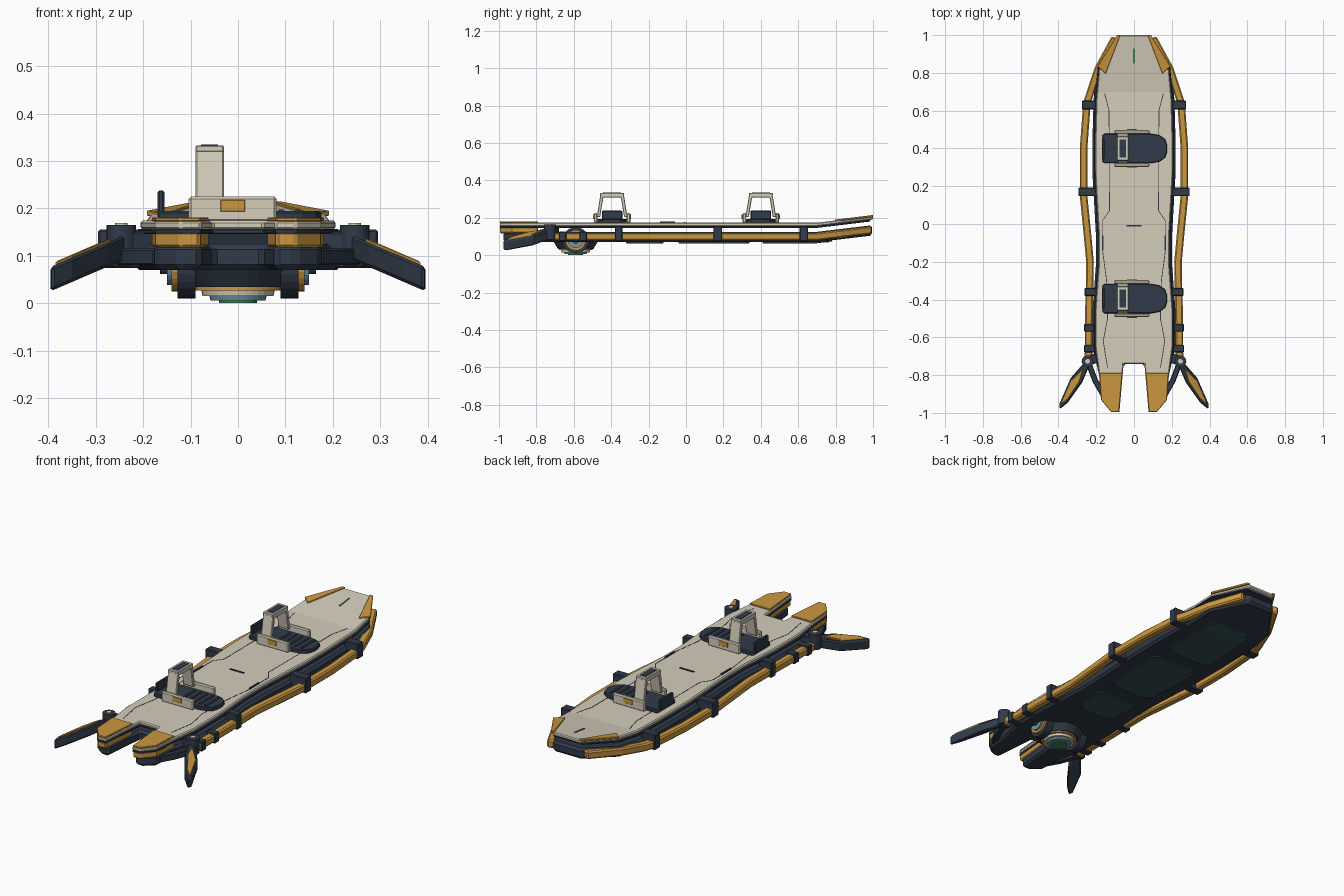
import bpy, bmesh, math
from mathutils import Vector, Matrix

if "Cube" in bpy.data.objects:
    bpy.data.objects.remove(bpy.data.objects["Cube"])

def mat(name, r, g, b):
    m = bpy.data.materials.new(name)
    m.diffuse_color = (r, g, b, 1)
    m.use_nodes = True
    m.node_tree.nodes["Principled BSDF"].inputs["Base Color"].default_value = m.diffuse_color
    return m

CREAM = mat("cream", .66, .61, .50)
ORANGE = mat("orange", .60, .31, .05)
DARK = mat("navy", .03, .043, .066)
TEAL = mat("teal", .035, .08, .09)
BLUE = mat("pale blue", .16, .32, .40)
GREEN = mat("green", .05, .24, .09)

def nose_lift(x, y):
    return max(0, y - .7) * .12

def finish(name, bm, m, bevel):
    bmesh.ops.recalc_face_normals(bm, faces=bm.faces)
    me = bpy.data.meshes.new(name)
    bm.to_mesh(me)
    bm.free()
    me.materials.append(m)
    ob = bpy.data.objects.new(name, me)
    bpy.context.collection.objects.link(ob)
    if bevel:
        b = ob.modifiers.new("bevel", 'BEVEL')
        b.width, b.segments, b.limit_method = bevel, 1, 'ANGLE'
        b.angle_limit = math.radians(40)
    return ob

def prism(name, pts, lo, hi, m, bevel=.004, lift=nose_lift, along_x=False):
    """Extrude an outline along z (xy points) or along x (yz points)."""
    bm = bmesh.new()
    co = (lambda p: (lo, p[0], p[1])) if along_x else (lambda p: (p[0], p[1], lo))
    f = bm.faces.new([bm.verts.new(co(p)) for p in pts])
    ext = bmesh.ops.extrude_face_region(bm, geom=[f])
    d = Vector((hi - lo, 0, 0)) if along_x else Vector((0, 0, hi - lo))
    bmesh.ops.translate(bm, vec=d, verts=[v for v in ext['geom'] if isinstance(v, bmesh.types.BMVert)])
    if not along_x:
        bmesh.ops.bisect_plane(bm, geom=bm.verts[:] + bm.edges[:] + bm.faces[:],
                               plane_co=(0, .7, 0), plane_no=(0, 1, 0))
        for v in bm.verts:
            v.co.z += lift(abs(v.co.x), v.co.y)
    return finish(name, bm, m, bevel)

def box(name, x0, x1, y0, y1, z0, z1, m, bevel=.004):
    return prism(name, [(x0, y0), (x1, y0), (x1, y1), (x0, y1)], z0, z1, m, bevel, lambda x, y: 0)

def disc(name, c, r, h, m, axis='Z', r2=None, n=24):
    bm = bmesh.new()
    bmesh.ops.create_cone(bm, cap_ends=True, segments=n, radius1=r, radius2=r2 or r, depth=h)
    rot = Matrix.Rotation(math.pi / 2, 4, 'Y') if axis == 'X' else Matrix()
    bmesh.ops.transform(bm, matrix=Matrix.Translation(c) @ rot, verts=bm.verts)
    return finish(name, bm, m, 0)

def sym(half):
    return half + [(-x, y) for x, y in reversed(half)]

def pair(name, pts, *a, **k):
    for s, side in ((1, "right"), (-1, "left")):
        prism(f"{name}_{side}", [(s * x, y) for x, y in pts], *a, **k)

def strip(path, w):
    """Outline of a ribbon of width w along a path."""
    P = [Vector(p) for p in path]
    L, R = [], []
    for i, p in enumerate(P):
        t = (P[min(i + 1, len(P) - 1)] - P[max(i - 1, 0)]).normalized()
        n = Vector((-t.y, t.x)) * w / 2
        L.append(tuple(p + n))
        R.append(tuple(p - n))
    return L + R[::-1]

# Floating deck and lower hull share a waisted, fork-tailed outline
half = [(.055, -.74), (.077, -.995), (.122, -.995), (.175, -.93), (.185, -.8), (.205, -.65),
        (.205, -.45), (.188, -.22), (.188, -.05), (.205, .25), (.206, .45), (.2, .66),
        (.185, .83), (.08, 1.0)]
prism("deck", sym(half), .155, .174, CREAM, .005)
prism("deck_underlay", sym([(x + (.006 if y > -.7 else 0), min(y, .985)) for x, y in half]), .146, .156, DARK, .002)
prism("hull", sym([(x + (.014 if -.7 < y < .9 else 0), max(min(y, .995), -.975)) for x, y in half]),
      .07, .125, DARK, .012)

# Tail fork blocks and caps
fork = [(.062, -.79), (.08, -.995), (.122, -.995), (.174, -.93), (.182, -.79)]
pair("tail_cap", fork, .172, .181, ORANGE, .002)
pair("tail_block", fork, .117, .152, ORANGE, .006)
# Nose wedges
pair("nose_wedge", [(.072, 1.0), (.09, 1.0), (.193, .835), (.15, .795)], .168, .179, ORANGE, .002)

# Side rails in segments
rails = [[(.1, .985), (.19, .82), (.25, .64)],
         [(.25, .63), (.267, .4), (.267, .18)],
         [(.268, .16), (.247, -.05), (.233, -.2), (.235, -.35)],
         [(.237, -.37), (.24, -.54)], [(.24, -.56), (.24, -.65)], [(.24, -.67), (.243, -.72)]]
for i, r in enumerate(rails):
    pair(f"rail_{i}", strip(r, .04), .079, .12, ORANGE, .007)
# Dark clamps from rail to deck
for i, (y, a, b, h) in enumerate([(.63, .195, .276, .023), (.17, .195, .295, .023), (-.36, .185, .262, .02),
                                  (-.55, .21, .264, .02), (-.66, .195, .265, .02)]):
    pair(f"clamp_{i}", [(a, y - h), (b, y - h), (b, y + h), (a, y + h)], .074, .155 if i < 3 else .126, DARK)

# Swept tail fins with pivots and struts
slope = lambda x, y: -.43 * (x - .24)
pair("fin", [(.238, -.755), (.265, -.735), (.335, -.815), (.396, -.955), (.392, -.98), (.35, -.945), (.275, -.84)],
     .092, .143, DARK, .006, lift=slope)
pair("fin_cap", [(.268, -.765), (.33, -.825), (.386, -.955), (.35, -.925), (.29, -.835)],
     .14, .15, ORANGE, .002, lift=slope)
pair("fin_strut", strip([(.245, -.725), (.205, -.83), (.165, -.9)], .03), .08, .115, DARK)
pair("fin_bracket", strip([(.18, -.7), (.25, -.73)], .05), .1, .15, DARK)
for s, side in ((1, "right"), (-1, "left")):
    disc(f"fin_pivot_{side}", (s * .246, -.727, .125), .031, .08, DARK)
    disc(f"pivot_bolt_{side}", (s * .246, -.727, .164), .013, .01, CREAM, n=12)

# Downward thruster stack
ty = -.59
for name, r, r2, z0, z1, m in [("housing", .095, .12, .034, .075, DARK), ("orange_ring", .09, .09, .027, .036, ORANGE),
                               ("steel_ring", .075, .078, .015, .03, CREAM), ("blue_ring", .058, .062, .006, .02, BLUE),
                               ("core", .04, .04, 0, .01, GREEN)]:
    disc("thruster_" + name, (0, ty, (z0 + z1) / 2), r, z1 - z0, m, r2=r2, n=32)
# Side turbines
for s, side in ((1, "right"), (-1, "left")):
    for name, r, x0, x1, m in [("body", .07, .09, .128, DARK), ("ring", .055, .12, .14, ORANGE),
                               ("face", .042, .13, .15, BLUE), ("hub", .018, .14, .165, TEAL)]:
        disc(f"turbine_{name}_{side}", (s * (x0 + x1) / 2, ty, .08), r, x1 - x0, m, axis='X')

# Underside panels with screws
for i, (y0, y1, w0, w1) in enumerate([(-.32, -.12, .105, .125), (-.04, .34, .13, .14), (.41, .78, .14, .12)]):
    c = .025
    prism(f"belly_panel_{i}", sym([(w0 - c, y0), (w0, y0 + c), (w1, y1 - c), (w1 - c, y1)]), .064, .073, TEAL, .002)
    for s in (1, -1):
        for x, y in ((w0 - .02, y0 + .025), (w1 - .02, y1 - .025)):
            disc(f"panel_screw_{i}", (s * x, y, .065 + nose_lift(x, y)), .006, .006, DARK, n=8)

# Deck seams, markers and small side grips
for i, p in enumerate([[(.155, .69), (.132, .6), (.13, .07), (.165, .02), (.165, -.15)],
                       [(.165, -.15), (.145, -.3), (.14, -.5), (.163, -.62), (.14, -.76)]]):
    pair(f"deck_seam_{i}", strip(p, .004), .172, .1748, DARK, 0)
box("centre_marker", -.04, .04, -.012, -.004, .172, .178, DARK, 0)
prism("nose_marker", strip([(0, .85), (0, .93)], .008), .172, .177, GREEN, 0)
pair("deck_grip", strip([(.165, -.14), (.165, -.06)], .008), .172, .18, DARK, 0)

# Two foot bindings
for cy, tag in ((.4, "fore"), (-.395, "aft")):
    def cyl_pts(pts):
        return [(a, b + cy) for a, b in pts]
    pad = cyl_pts([(-.168, .07), (-.155, .078), (.09, .078), (.135, .07), (.165, .048), (.176, .015)])
    prism("foot_pad_" + tag, pad + [(x, 2 * cy - y) for x, y in reversed(pad)], .172, .194, DARK, .004)
    for k in range(5):
        x = -.02 + .035 * k
        box(f"pad_rib_{tag}", x, x + .012, cy - .055, cy + .055, .192, .198, DARK, 0)
    box("heel_cup_" + tag, -.17, -.155, cy - .055, cy + .055, .18, .238, DARK)
    arch = [(-.082, .205), (-.062, .328), (.062, .328), (.082, .205), (.064, .205), (.047, .308), (-.047, .308), (-.064, .205)]
    prism("strap_arch_" + tag, [(y + cy, z) for y, z in arch], -.09, -.03, CREAM, .003, along_x=True)
    box("strap_rim_" + tag, -.09, -.03, cy - .064, cy + .064, .318, .333, CREAM, .003)
    box("strap_pad_" + tag, -.078, -.042, cy - .048, cy + .048, .328, .335, DARK, .001)
    for s in (1, -1):
        a, b = sorted((cy + s * .078, cy + s * .098))
        box("binding_wall_" + tag, -.104, .081, a, b, .172, .225, CREAM, .005)
        a, b = sorted((cy + s * .094, cy + s * .102))
        box("binding_tag_" + tag, -.037, .015, a, b, .193, .218, ORANGE, .001)
